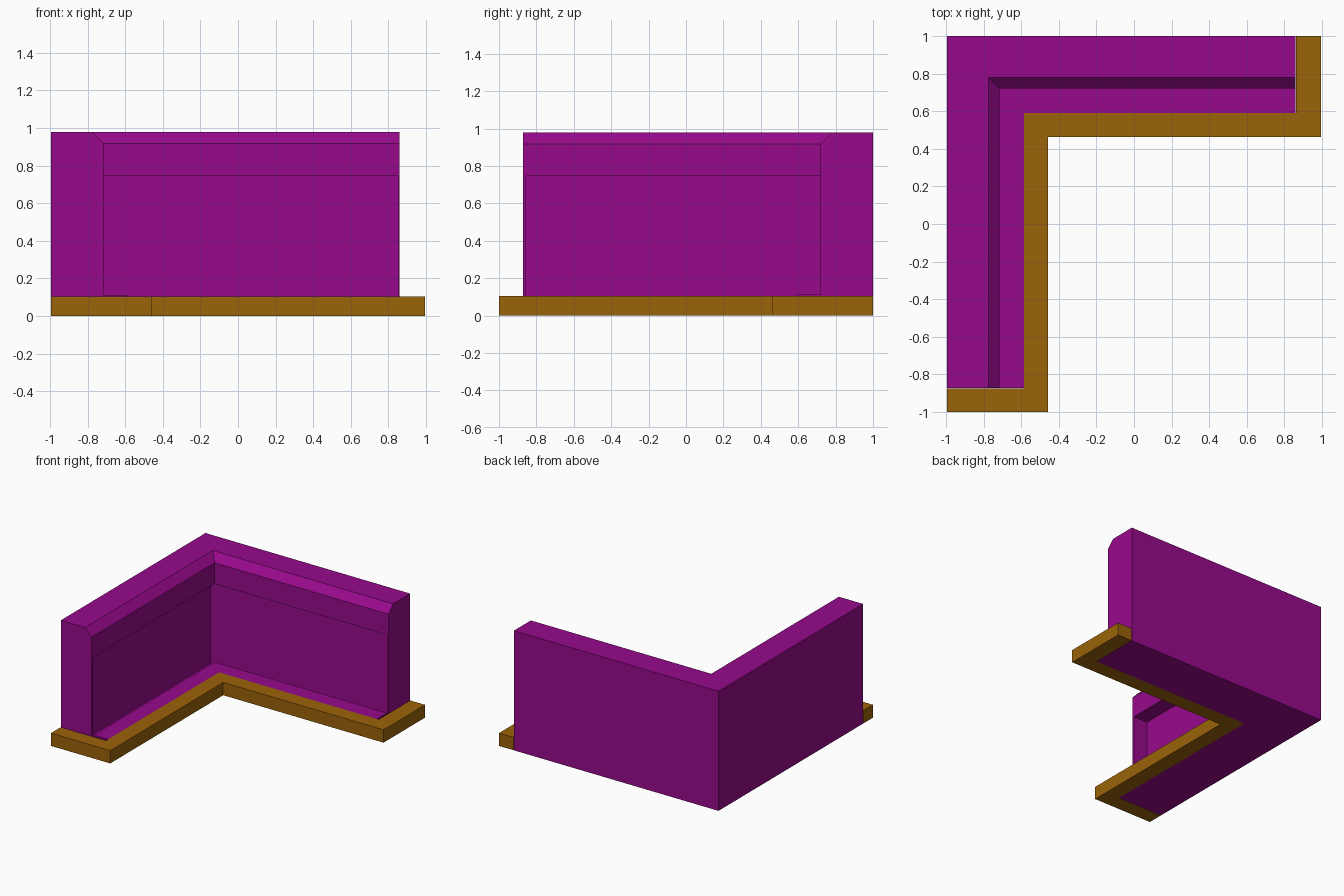
import bpy, bmesh

if "Cube" in bpy.data.objects:
    bpy.data.objects.remove(bpy.data.objects["Cube"])

X0, X1 = -0.995, 0.995   # outer back-left edge, right tip
Y0, Y1 = -1.0, 1.0       # front tip, outer back edge
BASE = 0.105


def material(name, color):
    m = bpy.data.materials.new(name)
    m.diffuse_color = color
    m.use_nodes = True
    m.node_tree.nodes["Principled BSDF"].inputs["Base Color"].default_value = m.diffuse_color
    return m


purple = material("purple", (0.31, 0.003, 0.26, 1))
gold = material("gold", (0.33, 0.125, 0.003, 1))


def finish(name, bm, mat):
    bmesh.ops.recalc_face_normals(bm, faces=bm.faces[:])
    me = bpy.data.meshes.new(name)
    bm.to_mesh(me)
    bm.free()
    me.materials.append(mat)
    ob = bpy.data.objects.new(name, me)
    bpy.context.collection.objects.link(ob)
    return ob


def sweep_corner(name, profile, end_x, end_y, mat):
    """Sweep a (depth, z) profile round the mitred corner."""
    bm = bmesh.new()
    rings = [[bm.verts.new(p) for p in ring] for ring in (
        [(end_x, Y1 - d, z) for d, z in profile],
        [(X0 + d, Y1 - d, z) for d, z in profile],
        [(X0 + d, end_y, z) for d, z in profile])]
    n = len(profile)
    for a, b in zip(rings, rings[1:]):
        for i in range(n):
            j = (i + 1) % n
            bm.faces.new((a[i], a[j], b[j], b[i]))
    bm.faces.new(rings[0])
    bm.faces.new(rings[-1])
    return finish(name, bm, mat)


# Main wall with chamfered top edge and low ledge
wall = sweep_corner("corner_wall", [(0, 0), (0, 0.98), (0.22, 0.98), (0.28, 0.918),
                                    (0.28, 0.112), (0.41, 0.112), (0.41, 0)],
                    0.86, -0.872, purple)

# Recess under the overhang, closed by thin end caps; also lowers the ledge
cutter = sweep_corner("recess_cutter", [(0.15, 0.01), (0.15, 0.745), (0.5, 0.745),
                                        (0.5, BASE), (0.28, BASE), (0.28, 0.01)],
                      0.85, -0.855, purple)
cutter.hide_render = True
mod = wall.modifiers.new("recess", 'BOOLEAN')
mod.operation = 'DIFFERENCE'
mod.solver = 'EXACT'
mod.object = cutter
bpy.context.view_layer.objects.active = wall
wall.select_set(True)
bpy.ops.object.modifier_apply(modifier=mod.name)
bpy.data.objects.remove(cutter)

# Border trim wrapping the inner side and both ends
d_in, d_out = 0.41, 0.537
outline = [(0.862, Y1), (X1, Y1), (X1, Y1 - d_out), (X0 + d_out, Y1 - d_out),
           (X0 + d_out, Y0), (X0, Y0), (X0, -0.875), (X0 + d_in, -0.875),
           (X0 + d_in, Y1 - d_in), (0.862, Y1 - d_in)]
bm = bmesh.new()
face = bm.faces.new([bm.verts.new((x, y, 0)) for x, y in outline])
top = bmesh.ops.extrude_face_region(bm, geom=[face], use_keep_orig=True)["geom"]
bmesh.ops.translate(bm, vec=(0, 0, BASE),
                    verts=[v for v in top if isinstance(v, bmesh.types.BMVert)])
finish("border_trim", bm, gold)
